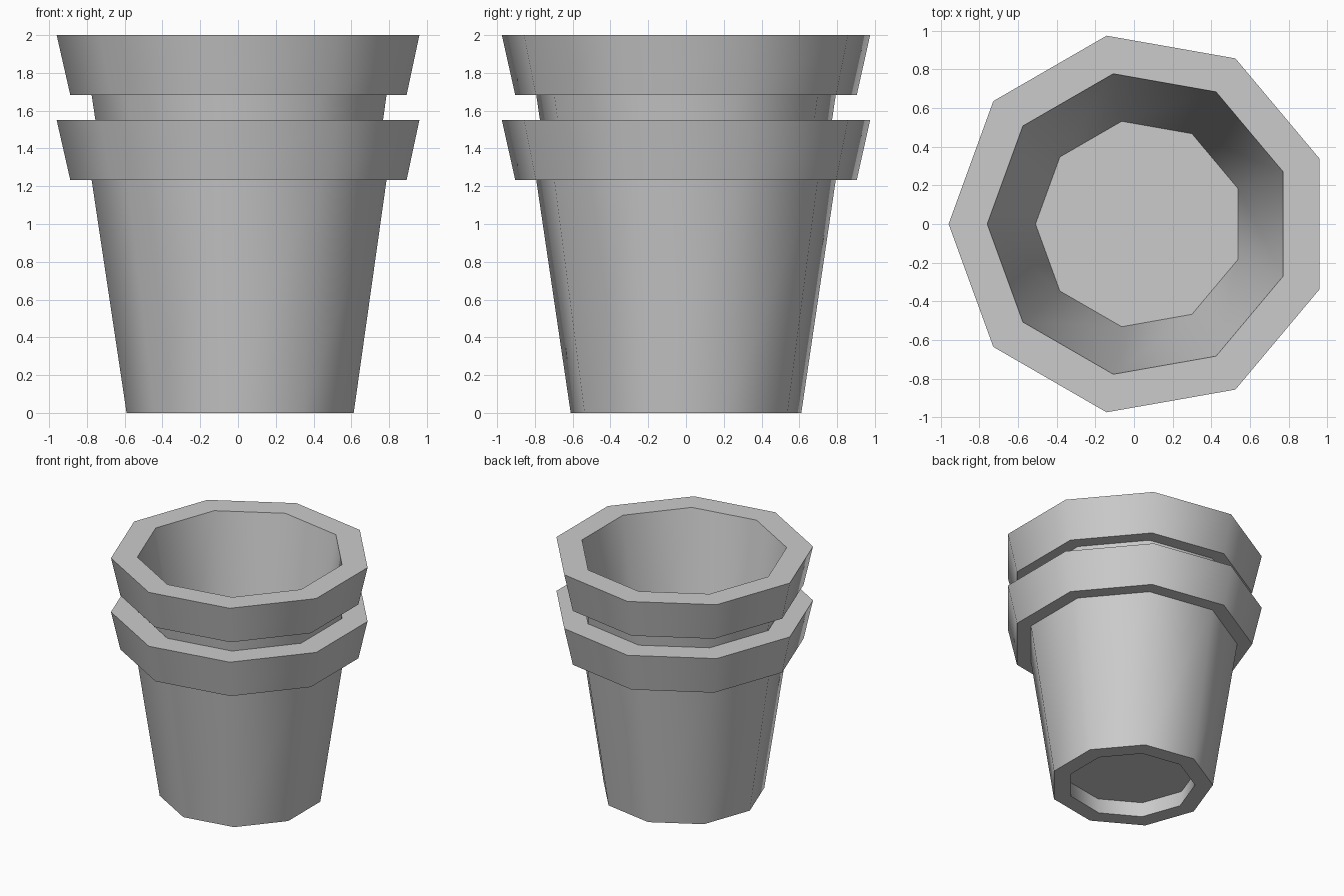
import bpy, bmesh
from math import sin, cos, pi, radians

if "Cube" in bpy.data.objects:
    bpy.data.objects.remove(bpy.data.objects["Cube"])

SIDES = 9
OFFSET_X = 0.03      # centres the nine-sided outline on x = 0

# (radius, height): underside recess, outer wall, rim, inner wall, floor
PROFILE = [(0.50, 0.13), (0.485, 0.0), (0.62, 0.0), (0.805, 1.233),
           (0.918, 1.233), (0.99, 1.55), (0.79, 1.55), (0.54, 0.2)]


def make_pot(name, z):
    bm = bmesh.new()
    rings = []
    for r, h in PROFILE:
        rings.append([bm.verts.new((r * cos(pi + 2 * pi * i / SIDES),
                                    r * sin(pi + 2 * pi * i / SIDES), h))
                      for i in range(SIDES)])
    for a, b in zip(rings, rings[1:]):
        for i in range(SIDES):
            j = (i + 1) % SIDES
            bm.faces.new((a[i], a[j], b[j], b[i]))
    # close the recess ceiling and the inner floor
    bm.faces.new(rings[0][::-1])
    bm.faces.new(rings[-1])
    bmesh.ops.recalc_face_normals(bm, faces=bm.faces)
    mesh = bpy.data.meshes.new(name)
    bm.to_mesh(mesh)
    bm.free()
    obj = bpy.data.objects.new(name, mesh)
    bpy.context.collection.objects.link(obj)
    obj.location = (OFFSET_X, 0, z)
    # smooth around the walls, sharp at the rims
    bpy.ops.object.select_all(action='DESELECT')
    obj.select_set(True)
    bpy.context.view_layer.objects.active = obj
    bpy.ops.object.shade_smooth_by_angle(angle=radians(50))
    return obj


# two nested pots
make_pot("lower_pot", 0.0)
make_pot("upper_pot", 0.45)
